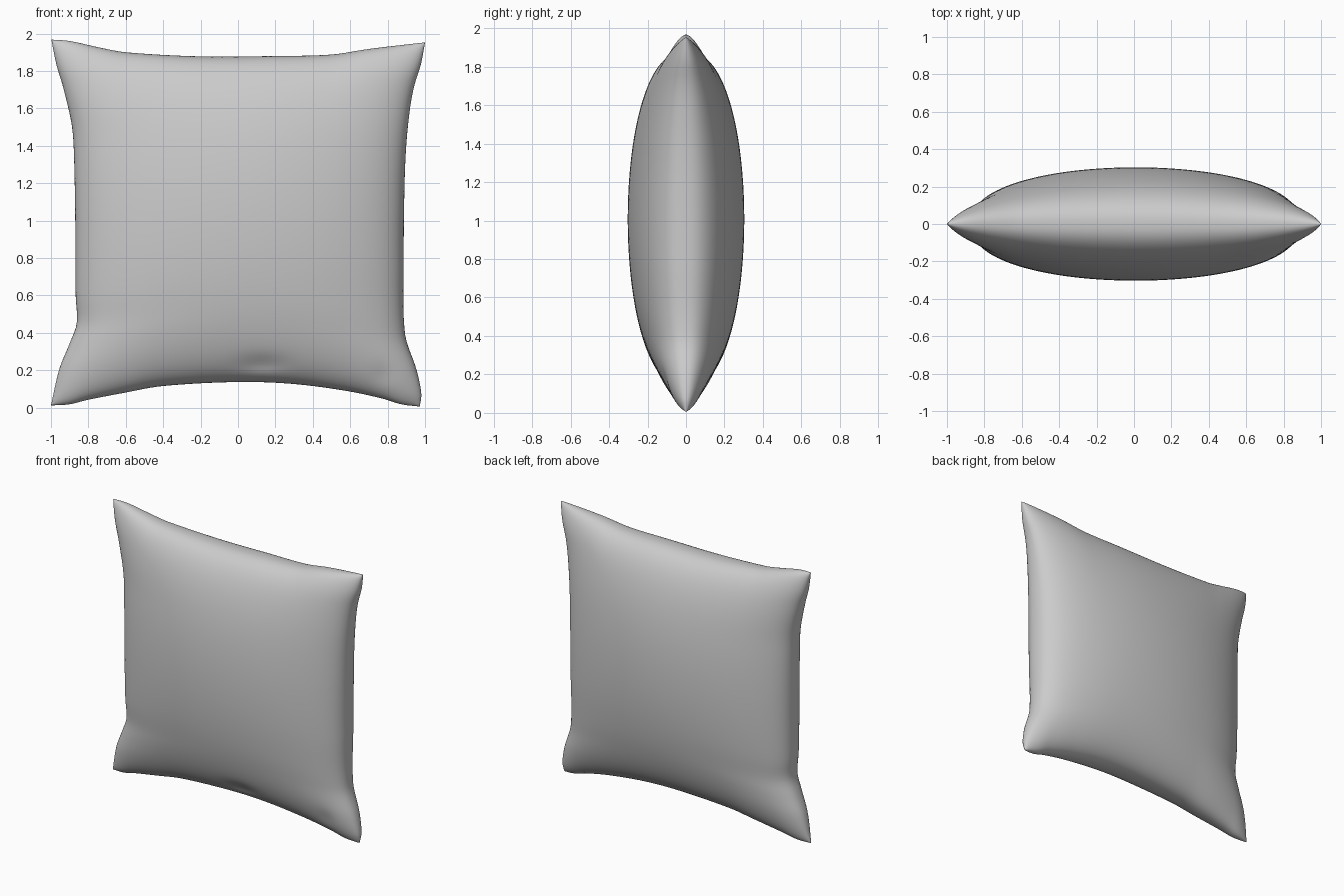
import bpy, bmesh, math

if "Cube" in bpy.data.objects:
    bpy.data.objects.remove(bpy.data.objects["Cube"])

N = 72  # grid cells per side

# Outline of the cushion: (position along the edge 0..1, coordinate of the edge)
LEFT = [(0, -1.0), (.1, -.955), (.17, -.9), (.225, -.862), (.3, -.868), (.5, -.87),
        (.7, -.878), (.77, -.89), (.87, -.935), (.93, -.97), (1, -.998)]
RIGHT = [(0, .972), (.035, .98), (.1, .955), (.2, .893), (.4, .886), (.6, .89),
         (.72, .90), (.82, .92), (.88, .942), (.94, .978), (1, 1.0)]
BOTTOM = [(0, .012), (.05, .018), (.1, .042), (.2, .08), (.3, .115), (.5, .137),
          (.65, .128), (.8, .09), (.9, .048), (.95, .018), (1, .006)]
TOP = [(0, 1.968), (.05, 1.96), (.13, 1.925), (.2, 1.9), (.4, 1.878), (.6, 1.88),
       (.75, 1.888), (.85, 1.918), (1, 1.953)]


def curve(pts, t):
    """Smooth interpolation through the points."""
    def slope(i):
        a, b = pts[max(i - 1, 0)], pts[min(i + 1, len(pts) - 1)]
        return (b[1] - a[1]) / (b[0] - a[0])
    i = 0
    while i < len(pts) - 2 and t > pts[i + 1][0]:
        i += 1
    (x0, y0), (x1, y1) = pts[i], pts[i + 1]
    h = x1 - x0
    k = (t - x0) / h
    return ((2*k**3 - 3*k*k + 1) * y0 + (k**3 - 2*k*k + k) * h * slope(i)
            + (3*k*k - 2*k**3) * y1 + (k**3 - k*k) * h * slope(i + 1))


def dent(x, z, cx, cz, rx, rz, depth):
    return depth * math.exp(-((x - cx) / rx) ** 2 - ((z - cz) / rz) ** 2)


def point(i, j, side):
    # samples bunch up at the rim, where the cloth turns round
    s = math.sin(math.pi * (i / N - .5))
    t = math.sin(math.pi * (j / N - .5))
    u, v = (s + 1) / 2, (t + 1) / 2
    x = (1 - u) * curve(LEFT, v) + u * curve(RIGHT, v)
    z = (1 - v) * curve(BOTTOM, u) + v * curve(TOP, u)
    puff = max((1 - s * s) * (1 - t * t), 0)
    y = .303 * puff ** .42
    if side < 0:  # soft creases low on the front
        y -= min(1, puff * 6) * (dent(x, z, .13, .23, .12, .05, .015)
                                 + dent(x, z, .78, .16, .06, .06, .012))
    return x, side * y, z


# Cushion: front and back skins sharing one rim
bm = bmesh.new()
grids = {}
for side in (-1, 1):
    for i in range(N + 1):
        for j in range(N + 1):
            rim = i in (0, N) or j in (0, N)
            if rim and side == 1:
                grids[side, i, j] = grids[-1, i, j]
            else:
                p = point(i, j, side)
                grids[side, i, j] = bm.verts.new((p[0], 0 if rim else p[1], p[2]))
for side in (-1, 1):
    for i in range(N):
        for j in range(N):
            q = [grids[side, a, b] for a, b in
                 ((i, j), (i + 1, j), (i + 1, j + 1), (i, j + 1))]
            bm.faces.new(q if side < 0 else q[::-1])
for f in bm.faces:
    f.smooth = True
mesh = bpy.data.meshes.new("cushion")
bm.to_mesh(mesh)
bm.free()

cloth = bpy.data.materials.new("grey cloth")
cloth.diffuse_color = (.6, .6, .6, 1)
cloth.use_nodes = True
cloth.node_tree.nodes["Principled BSDF"].inputs["Base Color"].default_value = cloth.diffuse_color
mesh.materials.append(cloth)
cushion = bpy.data.objects.new("cushion", mesh)
bpy.context.collection.objects.link(cushion)
